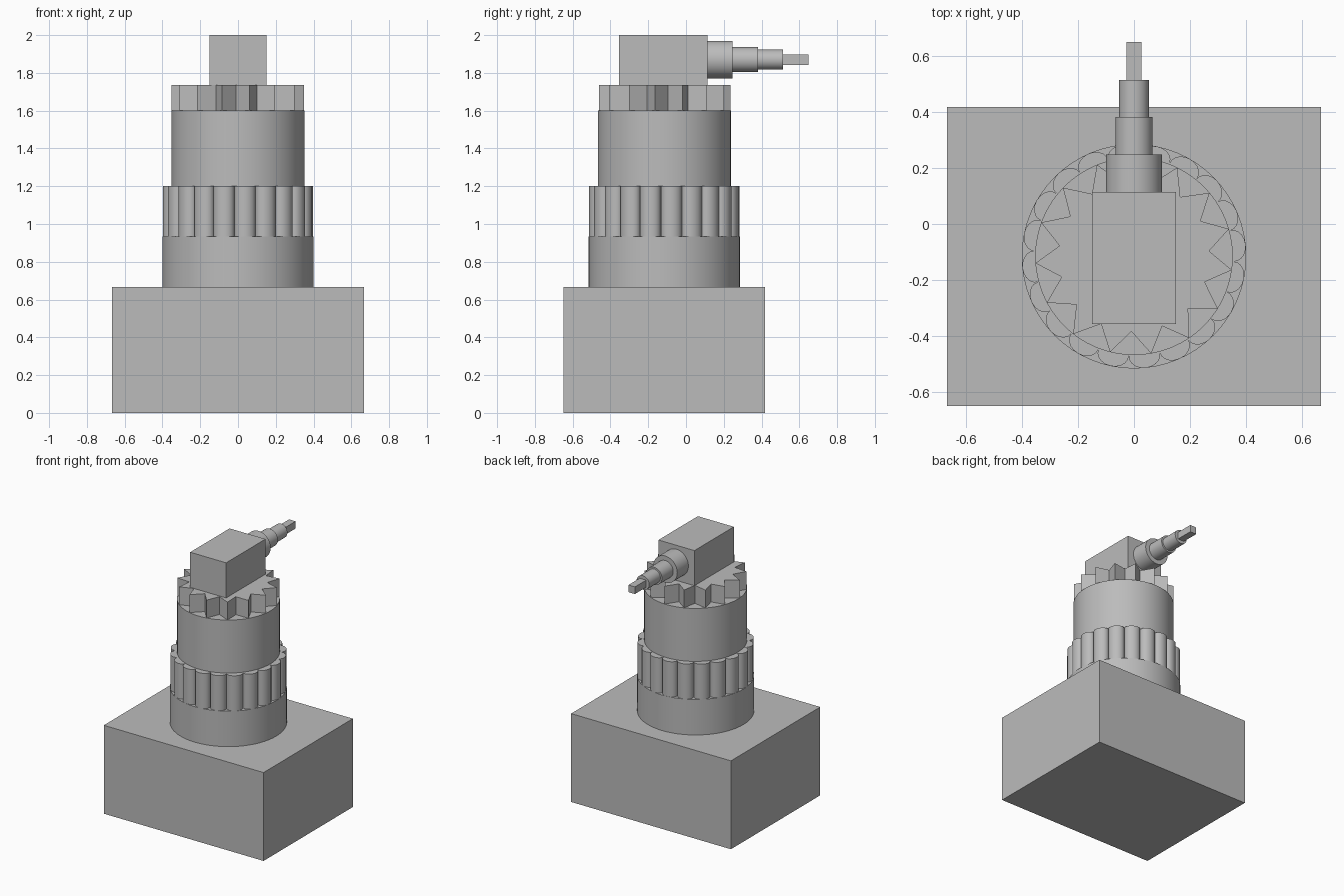
import bpy, bmesh
from math import sin, cos, pi, radians

cube = bpy.data.objects.get("Cube")
if cube:
    bpy.data.objects.remove(cube, do_unlink=True)

GREY = (0.5, 0.5, 0.5, 1)
mat = bpy.data.materials.new("plain grey")
mat.use_nodes = True
mat.diffuse_color = GREY
mat.node_tree.nodes["Principled BSDF"].inputs["Base Color"].default_value = GREY

AXIS_Y = -0.115     # column axis
NOZZLE_Z = 1.87     # nozzle axis


def finish(obj, name, smooth=False):
    obj.name = obj.data.name = name
    obj.data.materials.append(mat)
    if smooth:
        bpy.ops.object.select_all(action="DESELECT")
        obj.select_set(True)
        bpy.context.view_layer.objects.active = obj
        bpy.ops.object.shade_smooth_by_angle(angle=radians(30))


def box(name, low, high):
    bpy.ops.mesh.primitive_cube_add(size=1)
    obj = bpy.context.object
    for v in obj.data.vertices:
        v.co = [(a + b) / 2 + c * (b - a) for a, b, c in zip(low, high, v.co)]
    finish(obj, name)


def cylinder(name, radius, depth, location, rotation=(0, 0, 0)):
    bpy.ops.mesh.primitive_cylinder_add(vertices=64, radius=radius, depth=depth,
                                        location=location, rotation=rotation)
    finish(bpy.context.object, name, True)


def prism(name, outline, z0, z1, smooth=False):
    """Extrude a polar outline of (radius, angle) around the column axis."""
    bm = bmesh.new()
    face = bm.faces.new([bm.verts.new((r * cos(a), AXIS_Y + r * sin(a), z0))
                         for r, a in outline])
    top = bmesh.ops.extrude_face_region(bm, geom=[face])["geom"]
    bmesh.ops.translate(bm, vec=(0, 0, z1 - z0),
                        verts=[g for g in top if isinstance(g, bmesh.types.BMVert)])
    bmesh.ops.recalc_face_normals(bm, faces=bm.faces)
    mesh = bpy.data.meshes.new(name)
    bm.to_mesh(mesh)
    bm.free()
    obj = bpy.data.objects.new(name, mesh)
    bpy.context.collection.objects.link(obj)
    finish(obj, name, smooth)


# Base and round column
box("base_block", (-0.667, -0.648, 0), (0.667, 0.417, 0.667))
cylinder("lower_column", 0.4, 0.268, (0, AXIS_Y, 0.801))
cylinder("upper_column", 0.352, 0.4, (0, AXIS_Y, 1.4))

# Fluted ring: rounded lobes meeting in sharp grooves
LOBES, STEPS = 20, 10
pitch = 2 * pi / LOBES
lobes = []
for i in range(LOBES):
    middle = radians(-93) + (i + 0.5) * pitch
    for k in range(STEPS):
        t = pi * k / STEPS
        lobes.append((0.356 + 0.044 * sin(t), middle - cos(t) * pitch / 2))
prism("fluted_ring", lobes, 0.935, 1.2, True)

# Toothed ring: pointed star
TEETH = 15
star = [(0.268 if i % 2 else 0.352, radians(-80) + i * pi / TEETH)
        for i in range(2 * TEETH)]
prism("toothed_ring", star, 1.6, 1.735)

# Head with stepped nozzle pointing back
box("head_block", (-0.15, -0.356, 1.735), (0.15, 0.114, 2))
for name, radius, y0, y1 in (("nozzle_collar", 0.1, 0.114, 0.247),
                             ("nozzle_barrel", 0.066, 0.247, 0.381),
                             ("nozzle_sleeve", 0.053, 0.381, 0.514)):
    cylinder(name, radius, y1 - y0, (0, (y0 + y1) / 2, NOZZLE_Z), (pi / 2, 0, 0))
box("nozzle_tip", (-0.027, 0.514, NOZZLE_Z - 0.027), (0.027, 0.648, NOZZLE_Z + 0.027))
